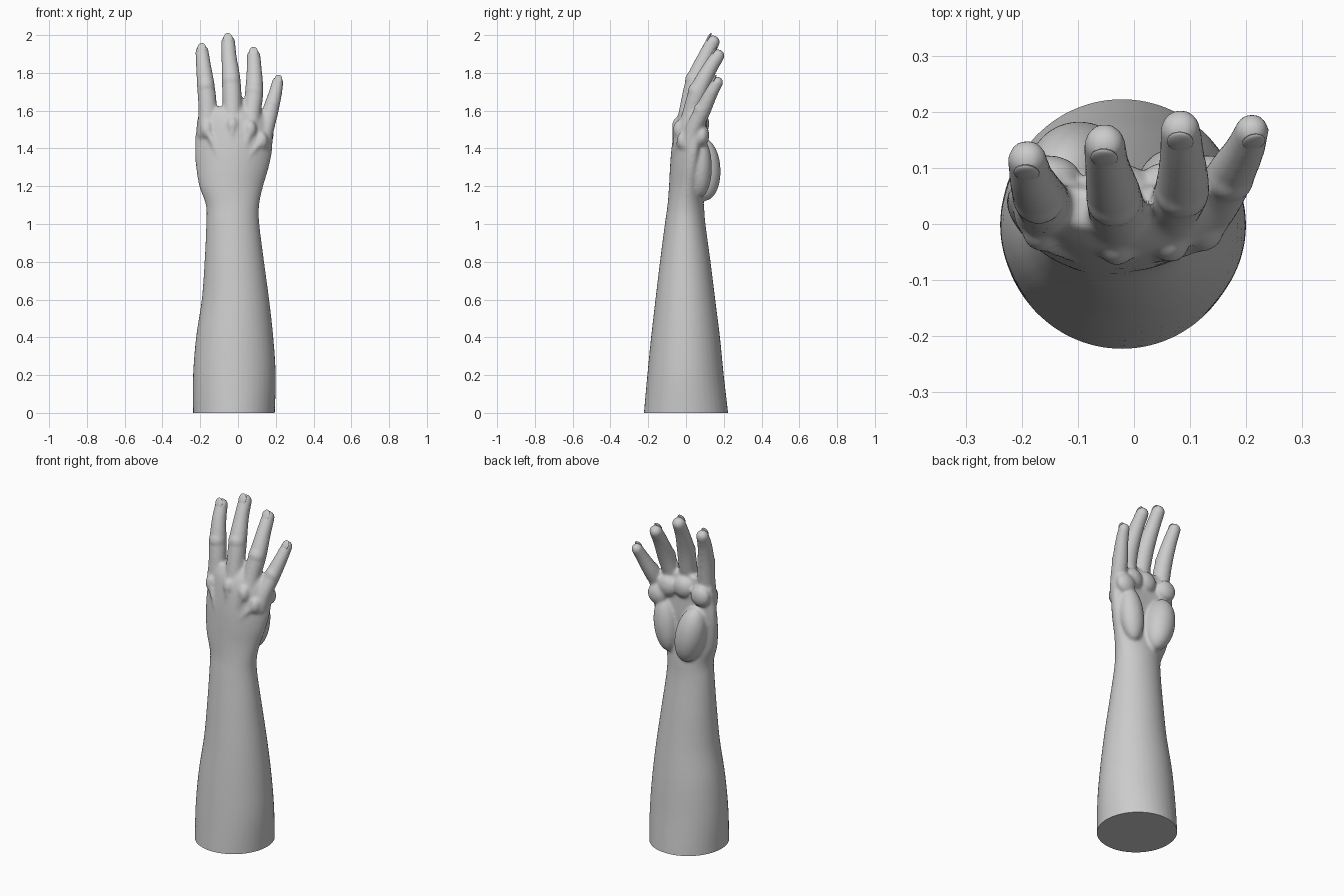
import bpy, bmesh, math
from mathutils import Vector, Matrix

if "Cube" in bpy.data.objects:
    bpy.data.objects.remove(bpy.data.objects["Cube"])

skin = bpy.data.materials.new("light_grey")
skin.diffuse_color = (0.6, 0.6, 0.6, 1)
skin.use_nodes = True
skin.node_tree.nodes["Principled BSDF"].inputs["Base Color"].default_value = skin.diffuse_color
SIDES = 40


def spline(rows, steps):
    """Catmull-Rom interpolation of equal-length tuples."""
    out = []
    for i in range(len(rows) - 1):
        p = [rows[max(0, min(len(rows) - 1, i + k))] for k in (-1, 0, 1, 2)]
        for s in range(steps):
            t = s / steps
            out.append(tuple(
                b + 0.5 * t * (c - a + t * (2 * a - 5 * b + 4 * c - d + t * (3 * (b - c) + d - a)))
                for a, b, c, d in zip(*p)))
    return out + [rows[-1]]


def skin_rings(bm, rings):
    """Bridge rings of points into a closed tube."""
    vs = [[bm.verts.new(p) for p in r] for r in rings]
    n = len(vs[0])
    for a, b in zip(vs, vs[1:]):
        for i in range(n):
            j = (i + 1) % n
            bm.faces.new((a[i], a[j], b[j], b[i]))
    bm.faces.new(vs[0][::-1])
    bm.faces.new(vs[-1])


def body(bm, rows):
    """Loft of z, left, right, front, back, bend."""
    rings = []
    for z, x0, x1, y0, y1, bend in spline(rows, 5):
        ring = []
        for i in range(SIDES):
            a = math.tau * i / SIDES
            c, s = math.cos(a), math.sin(a)
            ring.append(((x0 + x1) / 2 + (x1 - x0) / 2 * c,
                         (y0 + y1) / 2 + (y1 - y0) / 2 * s + bend * c * c, z))
        rings.append(ring)
    skin_rings(bm, rings)


def ball(bm, loc, radii, rot=(0, 0, 0)):
    m = Matrix.LocRotScale(Vector(loc), Matrix.Rotation(rot[1], 3, 'Y') @ Matrix.Rotation(rot[0], 3, 'X'), Vector(radii))
    bmesh.ops.create_uvsphere(bm, u_segments=32, v_segments=20, radius=1, matrix=m)


def tube(bm, rows):
    """Round tube through x, y, z, radius with rounded ends."""
    pts = spline(rows, 6)
    rings = []
    for i, p in enumerate(pts):
        a, b = pts[max(0, i - 1)], pts[min(len(pts) - 1, i + 1)]
        q = (Vector(b[:3]) - Vector(a[:3])).to_track_quat('Z', 'Y')
        rings.append([Vector(p[:3]) + q @ Vector((p[3] * math.cos(math.tau * k / 20),
                                                  p[3] * math.sin(math.tau * k / 20), 0))
                      for k in range(20)])
    skin_rings(bm, rings)
    for p in (rows[0], rows[-1]):
        ball(bm, p[:3], (p[3],) * 3)


def make(name, bm):
    me = bpy.data.meshes.new(name)
    bmesh.ops.recalc_face_normals(bm, faces=bm.faces)
    bm.to_mesh(me)
    bm.free()
    me.materials.append(skin)
    ob = bpy.data.objects.new(name, me)
    bpy.context.collection.objects.link(ob)
    return ob


# Forearm, wrist and palm
bm = bmesh.new()
body(bm, [(-0.1, -0.238, 0.19, -0.23, 0.23, 0),
          (0.0, -0.238, 0.195, -0.223, 0.223, 0),
          (0.2, -0.238, 0.20, -0.205, 0.20, 0),
          (0.4, -0.222, 0.187, -0.185, 0.18, 0),
          (0.6, -0.192, 0.165, -0.162, 0.155, 0),
          (0.8, -0.177, 0.138, -0.138, 0.13, 0),
          (1.0, -0.168, 0.113, -0.112, 0.103, 0),
          (1.1, -0.17, 0.112, -0.098, 0.095, 0),
          (1.2, -0.205, 0.133, -0.09, 0.085, 0.015),
          (1.3, -0.222, 0.163, -0.085, 0.08, 0.03),
          (1.4, -0.228, 0.182, -0.077, 0.08, 0.04),
          (1.5, -0.222, 0.18, -0.062, 0.075, 0.045),
          (1.57, -0.212, 0.15, -0.042, 0.07, 0.04),
          (1.62, -0.19, 0.10, -0.01, 0.06, 0.03)])

# Thumb-side mound, outer mound and pads under the fingers
ball(bm, (-0.10, 0.095, 1.29), (0.085, 0.088, 0.17), (0.05, -0.2))
ball(bm, (0.08, 0.075, 1.30), (0.07, 0.062, 0.16), (0, 0.12))
for x, y, z in ((-0.155, 0.085, 1.53), (-0.03, 0.07, 1.545), (0.07, 0.075, 1.53), (0.13, 0.085, 1.47)):
    ball(bm, (x, y, z), (0.06, 0.038, 0.06))

# Fingers: x, y, z, radius
fingers = [
    [(-.165, .02, 1.48, .05), (-.16, .033, 1.6, .05), (-.17, .052, 1.73, .047), (-.183, .082, 1.84, .040), (-.19, .115, 1.914, .035)],
    [(-.03, -.005, 1.5, .05), (-.03, .018, 1.62, .051), (-.036, .05, 1.76, .050), (-.047, .1, 1.88, .041), (-.052, .142, 1.963, .037)],
    [(.065, .0, 1.48, .05), (.073, .03, 1.59, .048), (.086, .064, 1.70, .049), (.086, .118, 1.81, .041), (.083, .168, 1.89, .036)],
    [(.125, .02, 1.42, .05), (.148, .045, 1.51, .045), (.172, .088, 1.6, .043), (.197, .132, 1.69, .036), (.21, .166, 1.75, .031)]]
nails = bmesh.new()
for f in fingers:
    tube(bm, f)
    # Joint swelling, knuckle and back-of-hand tendon
    x, y, z, r = f[2]
    ball(bm, (x, y - 0.006, z), (r, r, r * 1.1))
    x, y, z, r = f[0]
    ball(bm, (x, y - 0.033, z + 0.02), (0.034, 0.036, 0.05))
    tube(bm, [(x, y - 0.05, z + 0.02, .018), ((x - 0.03) / 2, -0.057, 1.34, .015), (x * 0.4 - 0.03, -0.06, 1.2, .012)])
    # Fingernail on the outer face of the tip
    tip, prev = Vector(f[-1][:3]), Vector(f[-2][:3])
    along = (tip - prev).normalized()
    out = (Vector((0, -1, 0)) - along * along.dot(Vector((0, -1, 0)))).normalized()
    side = along.cross(out)
    r = f[-1][3]
    m = Matrix((side, along, out)).transposed().to_4x4()
    m.translation = tip + out * r * 0.8 + along * r * 0.15
    bmesh.ops.create_uvsphere(nails, u_segments=20, v_segments=12, radius=1,
                              matrix=m @ Matrix.Diagonal((r * 0.66, r * 0.9, r * 0.22, 1)))

# Fuse everything into one smooth surface
raw = make("raw_arm", bm)
rm = raw.modifiers.new("fuse", 'REMESH')
rm.mode, rm.voxel_size = 'VOXEL', 0.008
sm = raw.modifiers.new("soften", 'SMOOTH')
sm.factor, sm.iterations = 0.5, 10
bpy.context.view_layer.update()
bm = bmesh.new()
bm.from_object(raw, bpy.context.evaluated_depsgraph_get())
bpy.data.objects.remove(raw)

# Flat cut at the elbow end
cut = bmesh.ops.bisect_plane(bm, geom=bm.verts[:] + bm.edges[:] + bm.faces[:],
                             plane_co=(0, 0, 0), plane_no=(0, 0, -1), clear_outer=True)
bmesh.ops.holes_fill(bm, edges=[e for e in bm.edges if e.is_boundary], sides=0)
arm = make("arm_and_hand", bm)
nail_ob = make("fingernails", nails)

for ob in (arm, nail_ob):
    bpy.ops.object.select_all(action='DESELECT')
    ob.select_set(True)
    bpy.context.view_layer.objects.active = ob
    bpy.ops.object.shade_smooth_by_angle(angle=math.radians(40))
